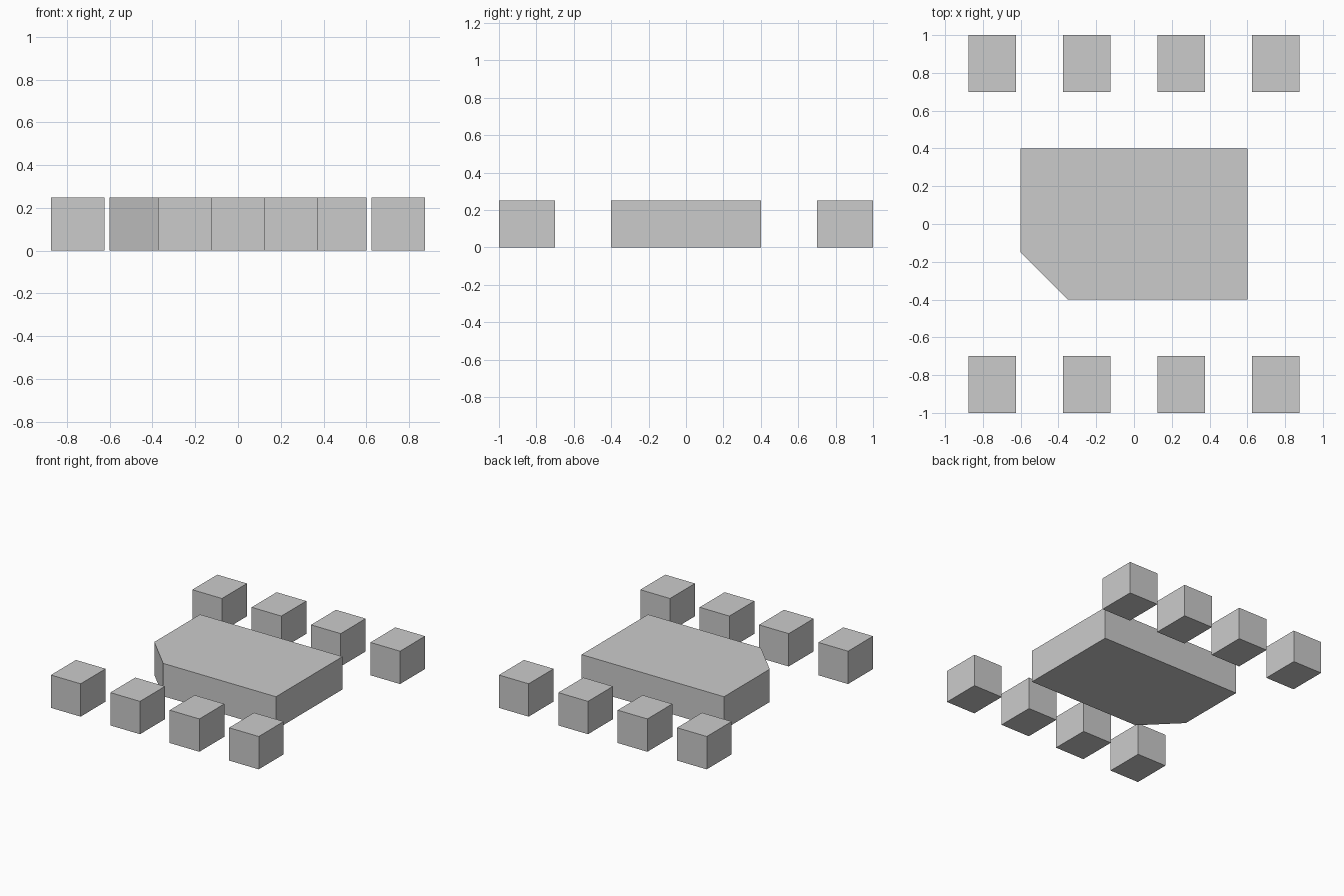
import bpy, bmesh

if "Cube" in bpy.data.objects:
    bpy.data.objects.remove(bpy.data.objects["Cube"])

HEIGHT = 0.25


def prism(name, outline):
    """Extrude a flat outline upward from z = 0."""
    bm = bmesh.new()
    base = bm.faces.new([bm.verts.new((x, y, 0)) for x, y in outline])
    top = bmesh.ops.extrude_face_region(bm, geom=[base], use_keep_orig=True)
    verts = [g for g in top["geom"] if isinstance(g, bmesh.types.BMVert)]
    bmesh.ops.translate(bm, verts=verts, vec=(0, 0, HEIGHT))
    bmesh.ops.recalc_face_normals(bm, faces=bm.faces)
    mesh = bpy.data.meshes.new(name)
    bm.to_mesh(mesh)
    bm.free()
    obj = bpy.data.objects.new(name, mesh)
    bpy.context.collection.objects.link(obj)
    return obj


# Central body with one clipped corner
prism("body", [(-0.35, -0.4), (0.6, -0.4), (0.6, 0.4), (-0.6, 0.4), (-0.6, -0.15)])

# Two rows of four pads
for row, y in (("front", -0.85), ("back", 0.85)):
    for i in range(4):
        pad = prism(f"{row}_pad_{i + 1}",
                    [(-0.125, -0.15), (0.125, -0.15), (0.125, 0.15), (-0.125, 0.15)])
        pad.location = (-0.75 + 0.5 * i, y, 0)
